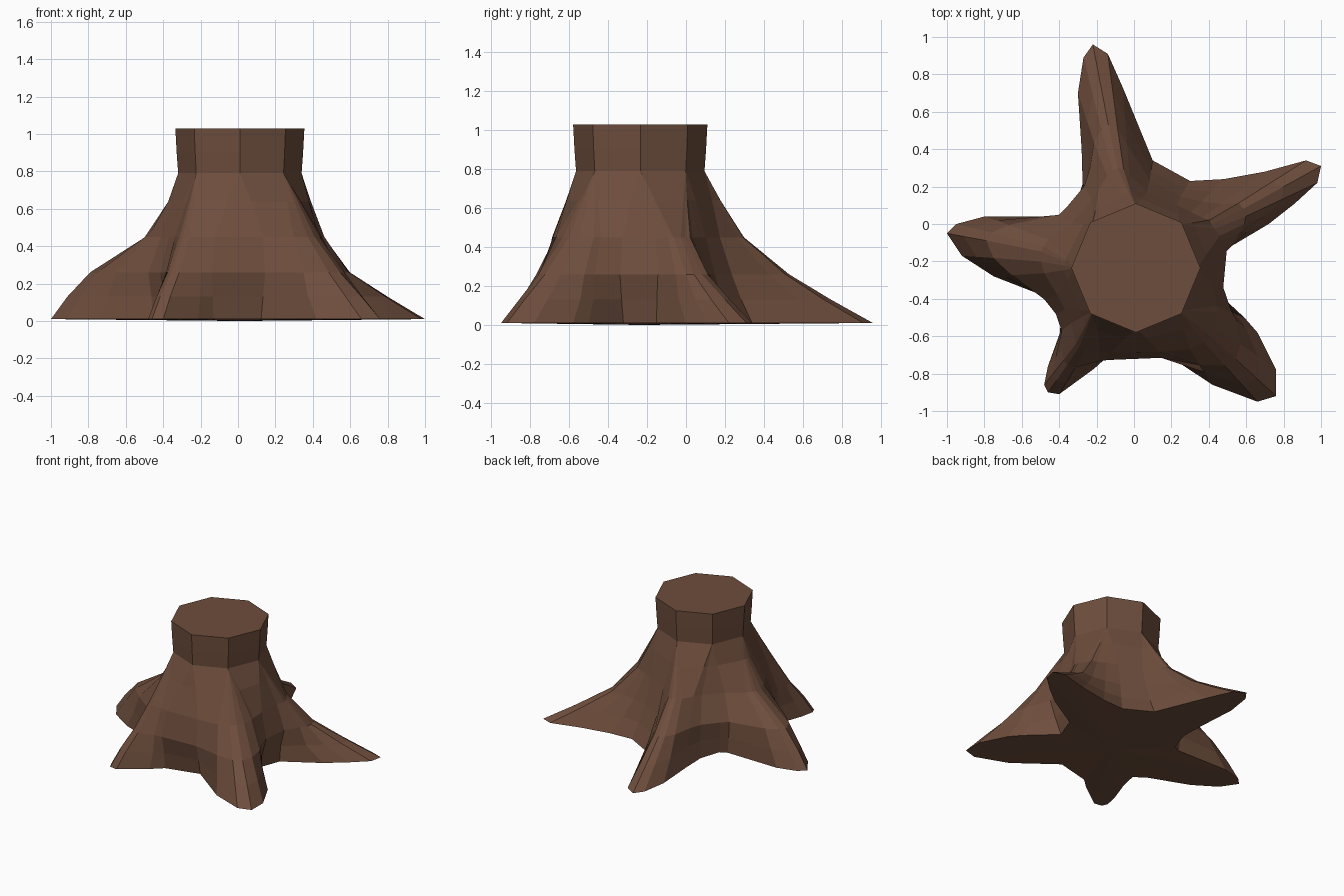
import bpy, bmesh, math
from mathutils import Vector

if "Cube" in bpy.data.objects:
    bpy.data.objects.remove(bpy.data.objects["Cube"])

CENTRE = Vector((0.01, -0.235))

# Widest outline of the stump seen from above, clockwise from the right root tip
OUTLINE = [(1, .31), (.98, .22), (.86, .11), (.72, 0), (.52, -.14), (.48, -.34),
           (.59, -.5), (.66, -.58), (.76, -.78), (.76, -.92), (.66, -.95), (.42, -.86),
           (.15, -.73), (-.15, -.76), (-.22, -.79), (-.4, -.91), (-.46, -.9),
           (-.48, -.86), (-.46, -.76), (-.42, -.6), (-.43, -.49), (-.5, -.41),
           (-.75, -.28), (-.92, -.17), (-1, -.05), (-.95, 0), (-.8, .04), (-.42, .06),
           (-.37, .1), (-.29, .24), (-.28, .4), (-.3, .7), (-.27, .89), (-.22, .96),
           (-.14, .91), (-.06, .73), (.1, .34), (.3, .23), (.48, .24), (.7, .28), (.92, .34)]

# Rings: height, trunk radius, how far points snap to the octagon corners
LEVELS = [(.01, .34, 0), (.13, .34, 0), (.26, .34, 0), (.45, .34, .1), (.64, .345, .6),
          (.79, .33, 1), (.9, .338, 1), (1.03, .345, 1)]

# Root tips, and how far each root still reaches out at each height
ROOTS = [((1, .3), (1, .71, .4, .16, .05)),
         ((-.22, .96), (1, .75, .5, .23, .08)),
         ((-1, -.05), (1, .87, .69, .25, .05)),
         ((-.46, -.9), (1, .84, .62, .38, .14)),
         ((.72, -.94), (1, .8, .57, .3, .12))]

# Hollows between roots: a direction, and reach at each height (most are undercut)
VALLEYS = [((.2, .28), (1, .85, .6, .35, .12)),
           ((-.35, .1), (.5, .75, .95, .5, .12)),
           ((-.43, -.5), (.4, .7, .98, .65, .2)),
           ((0, -.75), (.1, .55, 1, .83, .26)),
           ((.48, -.25), (.4, .7, .98, .65, .2))]


def nearest(items, p):
    d = (p - CENTRE).normalized()
    return max(items, key=lambda r: (Vector(r[0]) - CENTRE).normalized().dot(d))


def reach(p, level):
    """Share of the spread left at a level: root rule blended with hollow rule."""
    if level >= 5:
        return 0
    tip, ridge = nearest(ROOTS, p)
    hollow = nearest(VALLEYS, p)[1]
    span = .12 if level < 2 else (Vector(tip) - CENTRE).length - .5
    w = min(1, max(0, ((p - CENTRE).length - .5) / span)) ** .45
    return w * ridge[level] + (1 - w) * hollow[level]


def trunk_point(p, radius, snap):
    """Point on the trunk below p's direction, moved towards the nearest octagon corner."""
    d = p - CENTRE
    a = math.atan2(d.y, d.x)
    a += snap * (round(a / (math.pi / 4)) * math.pi / 4 - a)
    return CENTRE + radius * Vector((math.cos(a), math.sin(a)))


# Loft rings from the root outline up to the octagonal trunk
bm = bmesh.new()
rings = []
for i, (z, radius, snap) in enumerate(LEVELS):
    ring = []
    for xy in OUTLINE:
        p = Vector(xy)
        q = trunk_point(p, radius, snap).lerp(p, reach(p, i))
        ring.append(bm.verts.new((q.x, q.y, z)))
    rings.append(ring)
n = len(OUTLINE)
for low, high in zip(rings, rings[1:]):
    for j in range(n):
        k = (j + 1) % n
        bm.faces.new((low[j], low[k], high[k], high[j]))

# Flat cut top and slightly bulging underside
bm.faces.new(rings[-1])
bottom = bm.verts.new((CENTRE.x, CENTRE.y, 0))
for j in range(n):
    bm.faces.new((rings[0][j], bottom, rings[0][(j + 1) % n]))
bmesh.ops.remove_doubles(bm, verts=bm.verts[:], dist=1e-4)
bmesh.ops.recalc_face_normals(bm, faces=bm.faces[:])

mesh = bpy.data.meshes.new("tree_stump")
bm.to_mesh(mesh)
bm.free()
bark = bpy.data.materials.new("brown_bark")
bark.diffuse_color = (.155, .075, .046, 1)
bark.use_nodes = True
bark.node_tree.nodes["Principled BSDF"].inputs["Base Color"].default_value = bark.diffuse_color
mesh.materials.append(bark)
bpy.context.collection.objects.link(bpy.data.objects.new("tree_stump", mesh))
